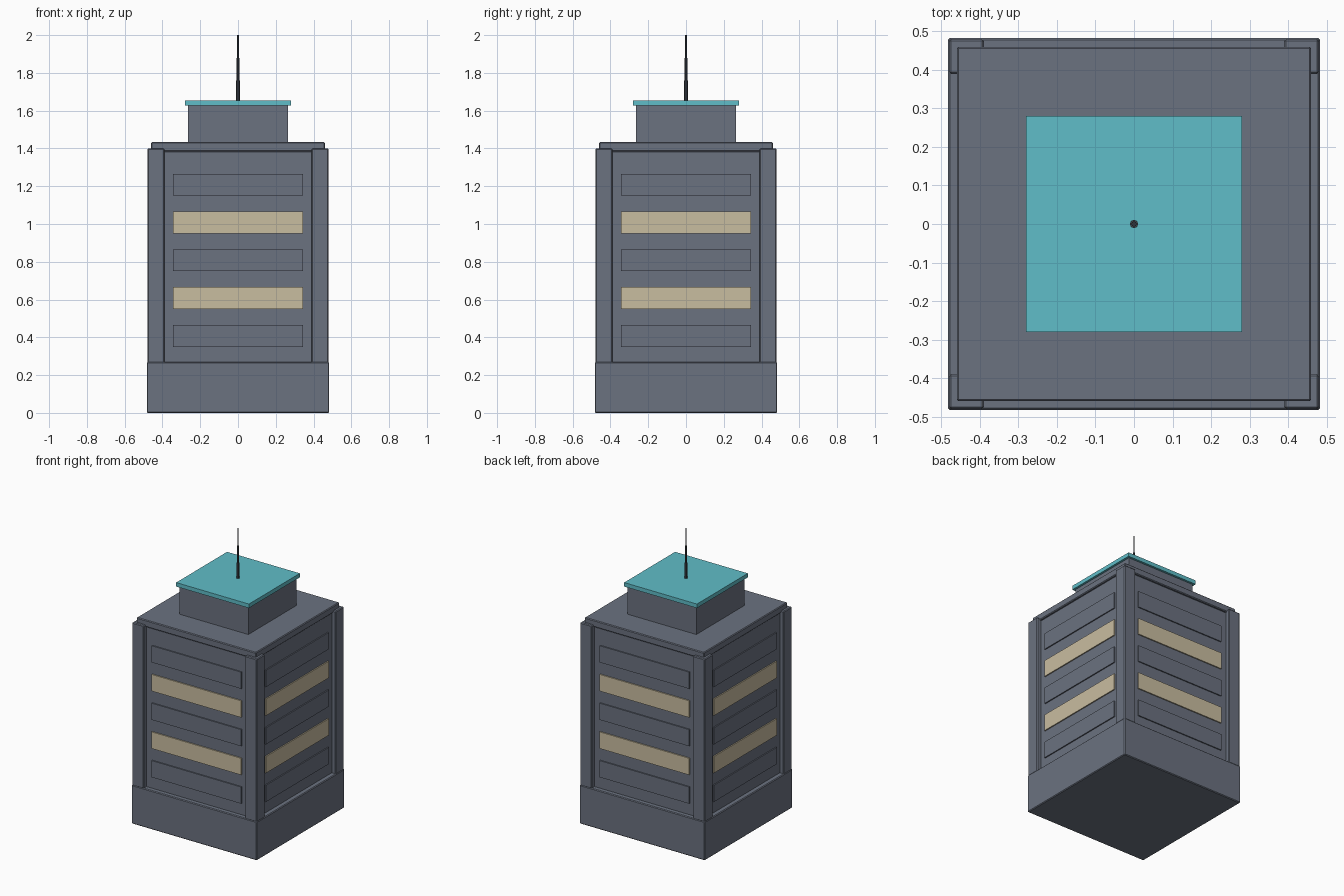
import bpy
import math
from mathutils import Matrix

cube = bpy.data.objects.get("Cube")
if cube:
    bpy.data.objects.remove(cube, do_unlink=True)


def material(name, rgb):
    mat = bpy.data.materials.new(name)
    mat.use_nodes = True
    colour = (*rgb, 1.0)
    mat.diffuse_color = colour
    mat.node_tree.nodes["Principled BSDF"].inputs["Base Color"].default_value = colour
    return mat


CONCRETE = material("slate concrete", (0.147, 0.168, 0.216))
LIT = material("warm window light", (0.584, 0.509, 0.352))
TEAL = material("teal roof", (0.117, 0.509, 0.578))
METAL = material("dark metal", (0.045, 0.05, 0.06))


def box(name, low, high, mat, bevel=0.0):
    """Box between two corners, with optional chamfered edges."""
    size = [b - a for a, b in zip(low, high)]
    centre = [(a + b) / 2 for a, b in zip(low, high)]
    bpy.ops.mesh.primitive_cube_add(size=1, location=centre)
    obj = bpy.context.object
    obj.name = name
    obj.data.transform(Matrix.Diagonal((*size, 1)))
    obj.data.materials.append(mat)
    if bevel:
        mod = obj.modifiers.new("Bevel", "BEVEL")
        mod.width = bevel
        mod.segments = 1
    return obj


def block(name, half, bottom, top, mat, bevel=0.0):
    """Square block centred on the tower axis."""
    return box(name, (-half, -half, bottom), (half, half, top), mat, bevel)


# Main masses
WALL = 0.45
block("base", 0.483, 0, 0.27, CONCRETE, 0.005)
block("tower_core", WALL, 0.26, 1.385, CONCRETE, 0.004)
block("roof_slab", 0.46, 1.385, 1.433, CONCRETE, 0.005)
block("penthouse", 0.265, 1.43, 1.63, CONCRETE)
block("penthouse_roof", 0.28, 1.627, 1.655, TEAL)

# Corner pillars
for sx, side in ((-1, "right"), (1, "left")):
    for sy, end in ((-1, "front"), (1, "back")):
        xs = sorted((sx * 0.39, sx * 0.48))
        ys = sorted((sy * 0.39, sy * 0.48))
        box(f"{end}_{side}_pillar", (xs[0], ys[0], 0.265),
            (xs[1], ys[1], 1.40), CONCRETE, 0.005)

# Window bands on each side, every second one lit
for turn, side in enumerate(("front", "left", "back", "right")):
    for row in range(5):
        z = 0.408 + 0.2 * row
        lit = row % 2 == 1
        band = box(f"{side}_{'lit' if lit else 'dark'}_window_{row + 1}",
                   (-0.345, -WALL - 0.008, z - 0.058),
                   (0.345, -WALL + 0.01, z + 0.058), LIT if lit else CONCRETE)
        band.data.transform(Matrix.Translation(band.location))
        band.location = (0, 0, 0)
        band.rotation_euler.z = turn * math.pi / 2

# Stepped antenna
for name, radius, bottom, top in (("antenna_base", 0.011, 1.65, 1.76),
                                  ("antenna_middle", 0.007, 1.76, 1.88),
                                  ("antenna_tip", 0.004, 1.88, 2.0)):
    bpy.ops.mesh.primitive_cylinder_add(vertices=8, radius=radius, depth=top - bottom,
                                        location=(0, 0, (bottom + top) / 2))
    mast = bpy.context.object
    mast.name = name
    mast.data.materials.append(METAL)
    bpy.ops.object.shade_smooth_by_angle()
